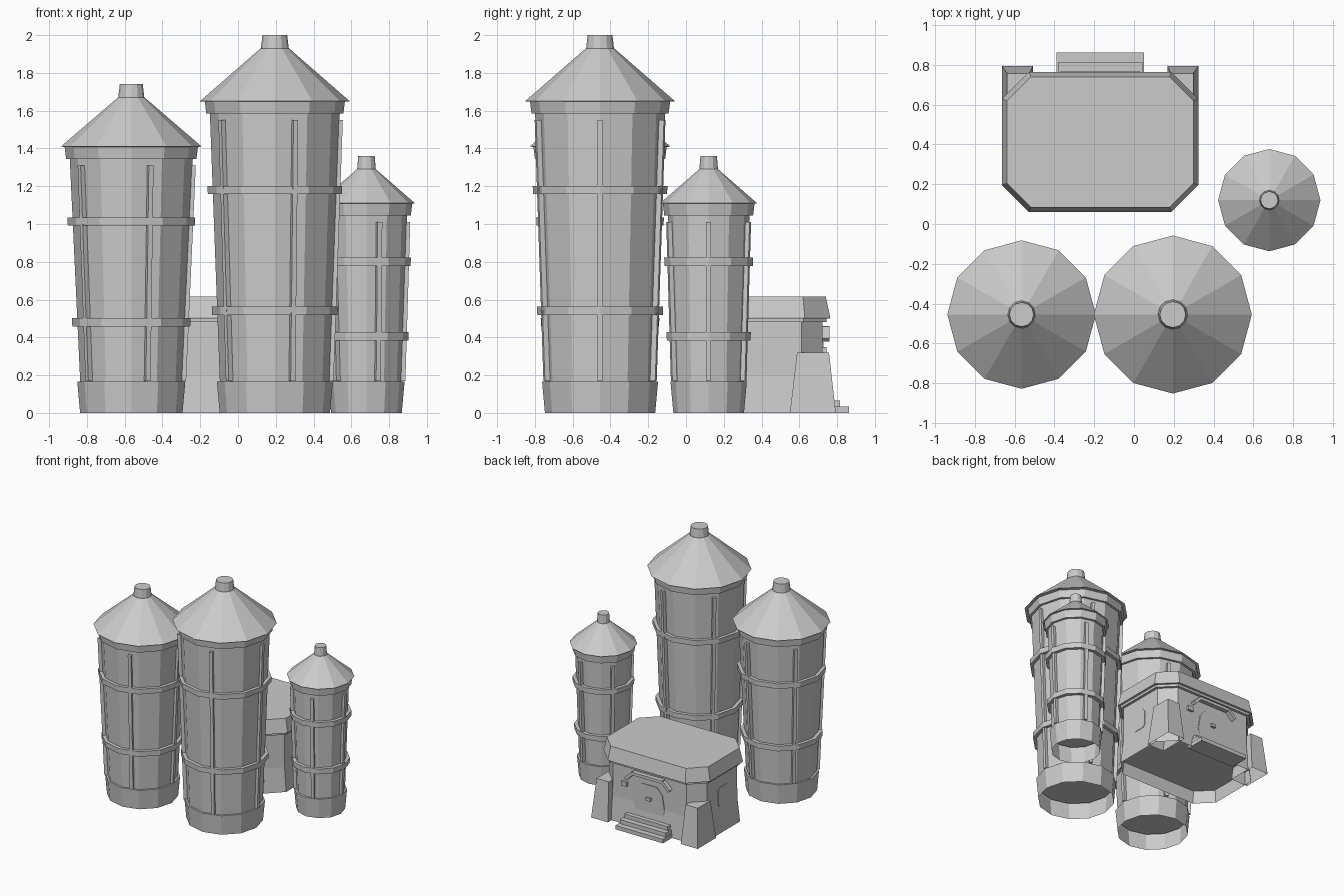
import bpy, bmesh
from math import cos, sin, pi, radians
from mathutils import Matrix, Vector

cube = bpy.data.objects.get("Cube")
if cube:
    bpy.data.objects.remove(cube, do_unlink=True)

grey = bpy.data.materials.new("plain grey")
grey.use_nodes = True
GREY = (0.6, 0.6, 0.6, 1)
grey.diffuse_color = GREY
grey.node_tree.nodes["Principled BSDF"].inputs["Base Color"].default_value = GREY


def finish(name, bm, loc=(0, 0, 0)):
    bmesh.ops.recalc_face_normals(bm, faces=bm.faces)
    mesh = bpy.data.meshes.new(name)
    bm.to_mesh(mesh)
    bm.free()
    mesh.materials.append(grey)
    obj = bpy.data.objects.new(name, mesh)
    obj.location = loc
    bpy.context.collection.objects.link(obj)
    return obj


def loft(name, sections, loc=(0, 0, 0), bottom=True, top=True):
    """Skin a stack of point loops with equal counts."""
    bm = bmesh.new()
    loops = [[bm.verts.new(p) for p in s] for s in sections]
    n = len(loops[0])
    for a, b in zip(loops, loops[1:]):
        for i in range(n):
            j = (i + 1) % n
            bm.faces.new((a[i], a[j], b[j], b[i]))
    if bottom:
        bm.faces.new(loops[0][::-1])
    if top:
        bm.faces.new(loops[-1])
    return finish(name, bm, loc)


def lathe(name, profile, loc, bottom=True, top=True, sides=12):
    rings = [[(r * cos(2 * pi * i / sides), r * sin(2 * pi * i / sides), z)
              for i in range(sides)] for r, z in profile]
    return loft(name, rings, loc, bottom, top)


def box(name, lo, hi, turn=0):
    """Box between two corners, turned about its own y axis."""
    lo, hi = Vector(lo), Vector(hi)
    bm = bmesh.new()
    bmesh.ops.create_cube(bm, size=1)
    bmesh.ops.transform(bm, verts=bm.verts, matrix=Matrix.Rotation(radians(turn), 4, 'Y')
                        @ Matrix.Diagonal((*(hi - lo), 1)))
    return finish(name, bm, (lo + hi) / 2)


def silo(name, x, y, foot, shoulder, eave, eave_z, neck, neck_z, hoops):
    """Tapered twelve-sided tank with plinth, hoops, ribs and cone roof."""
    loc = (x, y, 0)
    base_z, band_z = 0.165, eave_z - 0.065

    def wall(z):
        return foot + (shoulder - foot) * (z - base_z) / (band_z - base_z)

    lathe(name + "_plinth", [(foot - 0.003, 0), (foot + 0.012, base_z), (foot - 0.02, base_z)],
          loc, bottom=False, top=False)
    lathe(name + "_body", [(foot - 0.005, base_z - 0.03), (shoulder, band_z + 0.03)], loc)
    lathe(name + "_eave_band", [(shoulder - 0.02, band_z), (shoulder + 0.018, band_z),
                                (shoulder + 0.026, eave_z)], loc, top=False)
    lathe(name + "_roof", [(shoulder, eave_z - 0.004), (eave, eave_z), (neck, neck_z)], loc)
    lathe(name + "_vent", [(neck, neck_z - 0.01), (neck * 0.87, neck_z + 0.07)], loc)
    for i, z in enumerate(hoops):
        r = wall(z)
        lathe(f"{name}_hoop_{i + 1}", [(r - 0.03, z - 0.022), (r + 0.024, z - 0.022),
                                       (r + 0.026, z + 0.022), (r - 0.03, z + 0.022)], loc)
    # five upright ribs following the taper
    for k in range(5):
        turn = Matrix.Rotation(k * 2 * pi / 5, 3, 'Z')
        rings = []
        for z in (base_z + 0.005, band_z - 0.035):
            r = wall(z)
            rings.append([turn @ Vector((r + d, w, z)) for d, w in
                          ((-0.04, -0.013), (0.016, -0.013), (0.016, 0.013), (-0.04, 0.013))])
        loft(f"{name}_rib_{k + 1}", rings, loc)


silo("tall_silo", 0.195, -0.455, 0.295, 0.345, 0.397, 1.65, 0.075, 1.93, (1.18, 0.54))
silo("middle_silo", -0.565, -0.455, 0.274, 0.327, 0.373, 1.41, 0.07, 1.67, (1.013, 0.48))
silo("small_silo", 0.68, 0.12, 0.19, 0.217, 0.257, 1.11, 0.05, 1.29, (0.8, 0.405))

# ---- blockhouse ----
CX, CY, HX, HY, CUT = -0.17, 0.412, 0.493, 0.352, 0.135


def octagon(inset, z):
    x, y, c = HX - inset, HY - inset, CUT - inset * 0.59
    return [(CX + a, CY + b, z) for a, b in
            ((x, c - y), (x, y - c), (x - c, y), (c - x, y),
             (-x, y - c), (-x, c - y), (c - x, -y), (x - c, -y))]


loft("house_walls", [octagon(0.02, 0), octagon(0.04, 0.2), octagon(0.042, 0.49)],
     bottom=False)
loft("house_floor", [octagon(0.035, 0.1), octagon(0.037, 0.12)])
loft("house_roof_lip", [octagon(0.02, 0.48), octagon(0.02, 0.51)])
loft("house_roof", [octagon(0.002, 0.5), octagon(0, 0.505), octagon(0.024, 0.615)])

WALL_Y = CY + HY - 0.042
for side, s in (("left", 1), ("right", -1)):
    # tapered corner buttress
    def corner(x0, x1, y0, y1, z):
        return [(CX + s * a, b, z) for a, b in ((x0, y0), (x1, y0), (x1, y1), (x0, y1))]
    loft(side + "_buttress", [corner(0.338, 0.493, 0.55, 0.793, 0),
                              corner(0.355, 0.468, 0.588, 0.757, 0.32)], bottom=False)

    # side window with clipped corners
    def pane(x):
        return [(CX + s * x, 0.403 + u * a, 0.29 + v * b) for u, v, a, b in
                ((1, -1, .045, .08), (1, -1, .063, .06), (1, 1, .063, .06), (1, 1, .045, .08),
                 (-1, 1, .045, .08), (-1, 1, .063, .06), (-1, -1, .063, .06), (-1, -1, .045, .08))]
    loft(side + "_window", [pane(HX - 0.05), pane(HX - 0.036)])

    # slanted end of the door hood
    box(side + "_hood_arm", (CX + s * 0.17 - 0.045, WALL_Y - 0.01, 0.405),
        (CX + s * 0.17 + 0.045, WALL_Y + 0.037, 0.43), 45 * s)

box("door_hood", (CX - 0.14, WALL_Y - 0.01, 0.435), (CX + 0.14, WALL_Y + 0.037, 0.46))

# door with clipped upper corners
door = ((-0.12, 0.1), (0.12, 0.1), (0.14, 0.2), (0.12, 0.32),
        (0.07, 0.375), (-0.07, 0.375), (-0.12, 0.32), (-0.14, 0.2))
loft("door", [[(CX + a, WALL_Y + d, z) for a, z in door] for d in (-0.01, 0.007)])
box("door_handle", (CX - 0.02, WALL_Y, 0.25), (CX + 0.02, WALL_Y + 0.025, 0.275))

# small wall fitting beside the door
box("wall_fitting", (CX + 0.2, WALL_Y - 0.01, 0.315), (CX + 0.25, WALL_Y + 0.022, 0.35))

# entrance steps
for i, (half, depth) in enumerate(((0.22, 0.862), (0.212, 0.815), (0.2, 0.77))):
    box(f"step_{i + 1}", (CX - half, 0.7, 0.033 * i), (CX + half, depth, 0.033 * (i + 1)))
